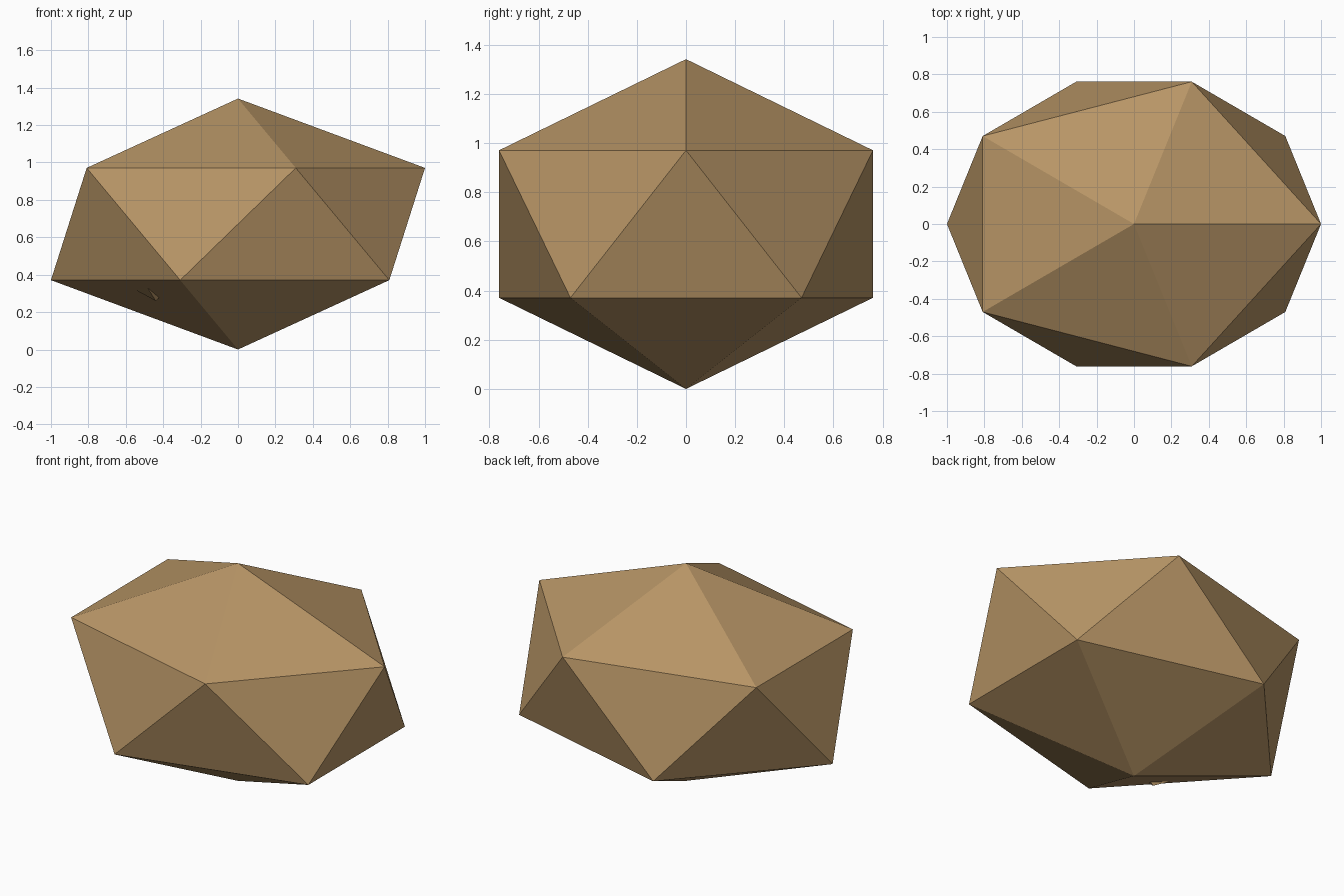
import bpy
import bmesh
from mathutils import Vector

cube = bpy.data.objects.get("Cube")
if cube:
    bpy.data.objects.remove(cube)

# Sandy brown stone
stone = bpy.data.materials.new("sandy_brown_stone")
stone.use_nodes = True
colour = (0.475, 0.30, 0.132, 1.0)
stone.diffuse_color = colour
bsdf = next(n for n in stone.node_tree.nodes if n.type == 'BSDF_PRINCIPLED')
bsdf.inputs["Base Color"].default_value = colour
bsdf.inputs["Roughness"].default_value = 0.9

# Boulder: a twenty-sided ball, flattened in depth and height
radius = 5 ** 0.5 / 2
depth, height = 0.8, 0.6
bpy.ops.mesh.primitive_ico_sphere_add(
    subdivisions=1, radius=radius, location=(0, 0, radius * height))
boulder = bpy.context.object
boulder.name = "boulder"
boulder.scale = (1, depth, height)
bpy.ops.object.transform_apply(location=False, rotation=False, scale=True)
bpy.ops.object.shade_flat()
boulder.data.materials.append(stone)

# Stone chip: a small four-sided shard whose tip pokes through the underside
tip = Vector((-0.44, -0.36, 0.26))
edges = [(-0.195, 0.03, 0.105), (-0.075, -0.15, 0.12), (0.03, 0, 0.03)]
bm = bmesh.new()
for corner in [tip] + [tip + Vector(e) for e in edges]:
    bm.verts.new(corner)
bmesh.ops.convex_hull(bm, input=bm.verts[:])
bmesh.ops.recalc_face_normals(bm, faces=bm.faces[:])
mesh = bpy.data.meshes.new("stone_chip")
bm.to_mesh(mesh)
bm.free()
mesh.materials.append(stone)
chip = bpy.data.objects.new("stone_chip", mesh)
bpy.context.collection.objects.link(chip)
